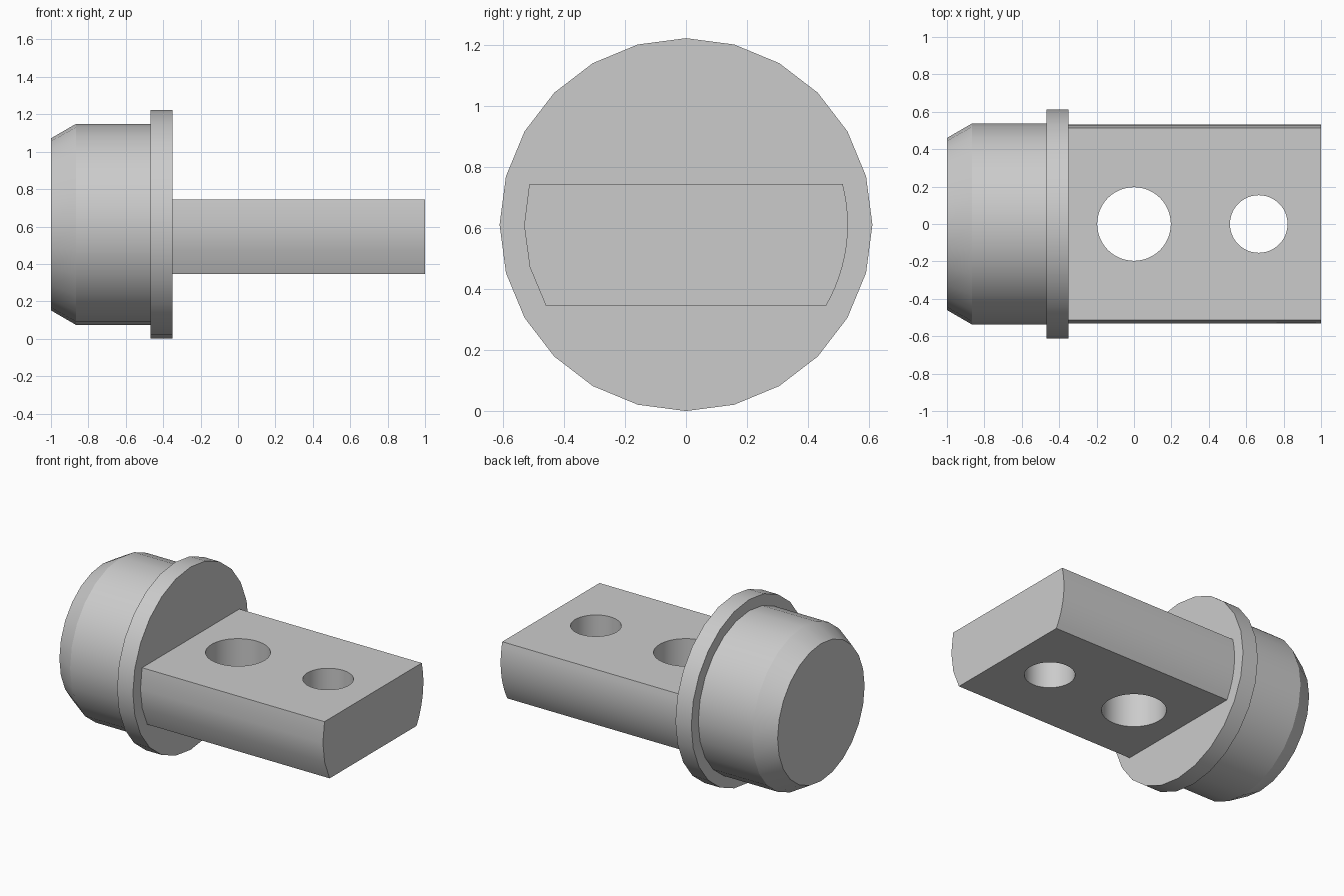
import bpy, bmesh, math
from math import sin, cos, pi
from mathutils import Matrix

cube = bpy.data.objects.get("Cube")
if cube:
    bpy.data.objects.remove(cube, do_unlink=True)

AXIS_Z = 0.6115            # height of the turning axis
TAB_BOTTOM, TAB_TOP = 0.345, 0.745
TAB_RADIUS = 0.531
SIDES = 24

grey = bpy.data.materials.new("plain grey")
grey.use_nodes = True
colour = (0.6, 0.6, 0.6, 1)
grey.diffuse_color = colour
grey.node_tree.nodes["Principled BSDF"].inputs["Base Color"].default_value = colour


def finish(name, bm):
    bmesh.ops.recalc_face_normals(bm, faces=bm.faces)
    mesh = bpy.data.meshes.new(name)
    bm.to_mesh(mesh)
    bm.free()
    mesh.materials.append(grey)
    obj = bpy.data.objects.new(name, mesh)
    bpy.context.collection.objects.link(obj)
    return obj


def select_only(obj):
    bpy.ops.object.select_all(action='DESELECT')
    obj.select_set(True)
    bpy.context.view_layer.objects.active = obj


def smooth(obj):
    select_only(obj)
    bpy.ops.object.shade_smooth_by_angle(angle=math.radians(25))


def lathe(name, profile):
    """Turn (x, radius) pairs about the x axis and cap both ends."""
    bm = bmesh.new()
    rings = [[bm.verts.new((x, r * sin(2 * pi * i / SIDES),
                            AXIS_Z + r * cos(2 * pi * i / SIDES)))
              for i in range(SIDES)] for x, r in profile]
    for a, b in zip(rings, rings[1:]):
        for i in range(SIDES):
            j = (i + 1) % SIDES
            bm.faces.new((a[i], a[j], b[j], b[i]))
    bm.faces.new(rings[0])
    bm.faces.new(rings[-1])
    return finish(name, bm)


def arc(steps, side):
    """Rounded tab edge from bottom to top, as (y, z) points."""
    low = math.asin((TAB_BOTTOM - AXIS_Z) / TAB_RADIUS)
    high = math.asin((TAB_TOP - AXIS_Z) / TAB_RADIUS)
    angles = [low + (high - low) * i / steps for i in range(steps + 1)]
    return [(side * TAB_RADIUS * cos(a), AXIS_Z + TAB_RADIUS * sin(a)) for a in angles]


# Plug with chamfered end and collar
head = lathe("plug_and_collar", [(-1, 0.46), (-0.867, 0.537), (-0.467, 0.537),
                                 (-0.467, 0.6115), (-0.35, 0.6115)])

# Flat tab with rounded long edges, coarser on the front edge
bm = bmesh.new()
section = arc(12, 1) + arc(3, -1)[::-1]
face = bm.faces.new([bm.verts.new((-0.35, y, z)) for y, z in section])
extruded = bmesh.ops.extrude_face_region(bm, geom=[face], use_keep_orig=True)
bmesh.ops.translate(bm, vec=(1.35, 0, 0),
                    verts=[v for v in extruded["geom"] if isinstance(v, bmesh.types.BMVert)])
tab = finish("flat_tab", bm)

# Two round holes through the tab
for x, radius in ((0, 0.197), (0.667, 0.154)):
    bm = bmesh.new()
    bmesh.ops.create_cone(bm, cap_ends=True, segments=48, radius1=radius, radius2=radius,
                          depth=1, matrix=Matrix.Translation((x, 0, AXIS_Z)))
    cutter = finish("hole_cutter", bm)
    cutter.hide_render = True
    cut = tab.modifiers.new("hole", 'BOOLEAN')
    cut.operation, cut.solver, cut.object = 'DIFFERENCE', 'EXACT', cutter
    select_only(tab)
    bpy.ops.object.modifier_apply(modifier=cut.name)
    bpy.data.objects.remove(cutter, do_unlink=True)

for part in (head, tab):
    smooth(part)
